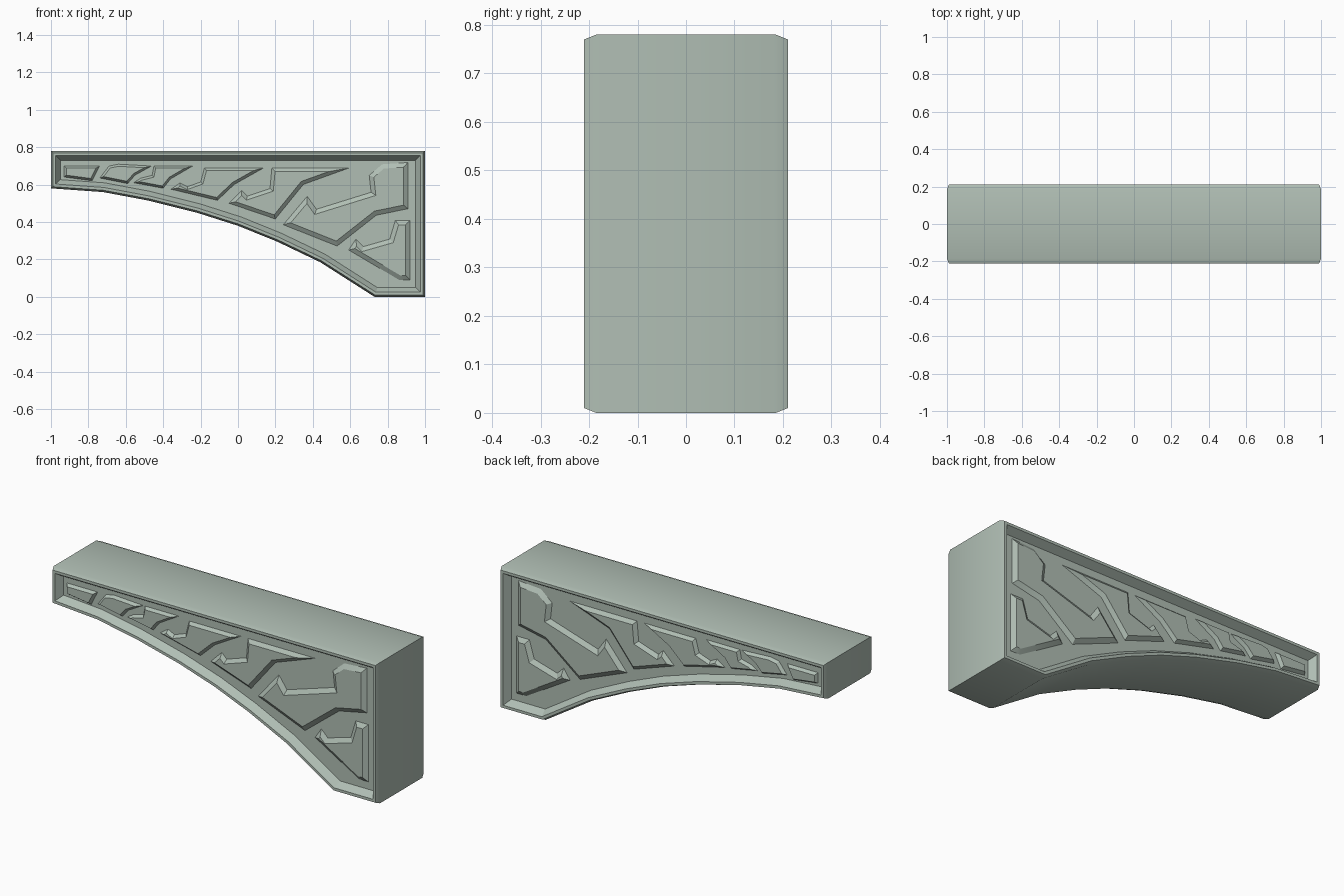
import bpy, bmesh, math

if "Cube" in bpy.data.objects:
    bpy.data.objects.remove(bpy.data.objects["Cube"], do_unlink=True)

stone = bpy.data.materials.new("pale_green_stone")
stone.use_nodes = True
colour = (0.434, 0.515, 0.456, 1)
stone.diffuse_color = colour
stone.node_tree.nodes["Principled BSDF"].inputs["Base Color"].default_value = colour


def panel(bm, outline, y):
    """Flat face in the xz plane, facing the front."""
    face = bm.faces.new([bm.verts.new((x, y, z)) for x, z in outline])
    face.normal_update()
    if face.normal.y > 0:
        face.normal_flip()
    return face


def inset(bm, face, width, rise):
    bmesh.ops.inset_individual(bm, faces=[face], thickness=width, depth=rise,
                               use_even_offset=True)


def finish(bm, name):
    """Store the front half and mirror it to the back."""
    mesh = bpy.data.meshes.new(name)
    bm.to_mesh(mesh)
    bm.free()
    mesh.materials.append(stone)
    obj = bpy.data.objects.new(name, mesh)
    bpy.context.collection.objects.link(obj)
    mirror = obj.modifiers.new("back_side", "MIRROR")
    mirror.use_axis = (False, True, False)
    bpy.ops.object.select_all(action="DESELECT")
    obj.select_set(True)
    bpy.context.view_layer.objects.active = obj
    bpy.ops.object.shade_smooth_by_angle(angle=math.radians(25))


# Bracket body: arched outline, chamfered edge, rim and recessed field
arch = [(0.73, 0), (0.44, 0.185), (0.21, 0.295), (0, 0.38), (-0.22, 0.45),
        (-0.48, 0.515), (-0.72, 0.56), (-1, 0.58)]
bm = bmesh.new()
front = panel(bm, [(-1, 0.78), (1, 0.78), (1, 0)] + arch, -0.185)
edges = list(front.edges)
side = bmesh.ops.extrude_edge_only(bm, edges=edges)
for v in side["geom"]:
    if isinstance(v, bmesh.types.BMVert):
        v.co.y = 0
inset(bm, front, 0.01, 0.025)
inset(bm, front, 0.015, 0)
inset(bm, front, 0.025, -0.04)
bmesh.ops.recalc_face_normals(bm, faces=bm.faces[:])
if front.normal.y > 0:
    bmesh.ops.reverse_faces(bm, faces=bm.faces[:])
finish(bm, "bracket_body")

# Carved relief plates, growing from the thin end to the thick end
plates = [
    (0.012, [(-0.93, 0.64), (-0.78, 0.62), (-0.76, 0.66), (-0.74, 0.70), (-0.93, 0.70)]),
    (0.012, [(-0.74, 0.635), (-0.59, 0.605), (-0.55, 0.65), (-0.46, 0.70),
             (-0.64, 0.71), (-0.69, 0.70)]),
    (0.012, [(-0.56, 0.61), (-0.40, 0.58), (-0.36, 0.63), (-0.24, 0.70),
             (-0.45, 0.70), (-0.46, 0.65), (-0.52, 0.635)]),
    (0.015, [(-0.36, 0.575), (-0.11, 0.515), (-0.02, 0.60), (0.14, 0.69),
             (-0.18, 0.69), (-0.20, 0.615), (-0.27, 0.59), (-0.31, 0.61)]),
    (0.02, [(-0.05, 0.50), (0.20, 0.415), (0.35, 0.60), (0.60, 0.69),
            (0.18, 0.69), (0.17, 0.58), (0.05, 0.54), (0.02, 0.57)]),
    (0.025, [(0.24, 0.385), (0.53, 0.27), (0.74, 0.435), (0.91, 0.47), (0.91, 0.72),
             (0.77, 0.71), (0.70, 0.65), (0.71, 0.56), (0.42, 0.47), (0.37, 0.54)]),
    (0.025, [(0.59, 0.25), (0.86, 0.09), (0.92, 0.09), (0.92, 0.41), (0.84, 0.41),
             (0.81, 0.31), (0.67, 0.27), (0.63, 0.31)]),
]
for number, (slope, outline) in enumerate(plates, 1):
    bm = bmesh.new()
    inset(bm, panel(bm, outline, -0.169), slope, 0.018)
    finish(bm, f"relief_plate_{number}")
